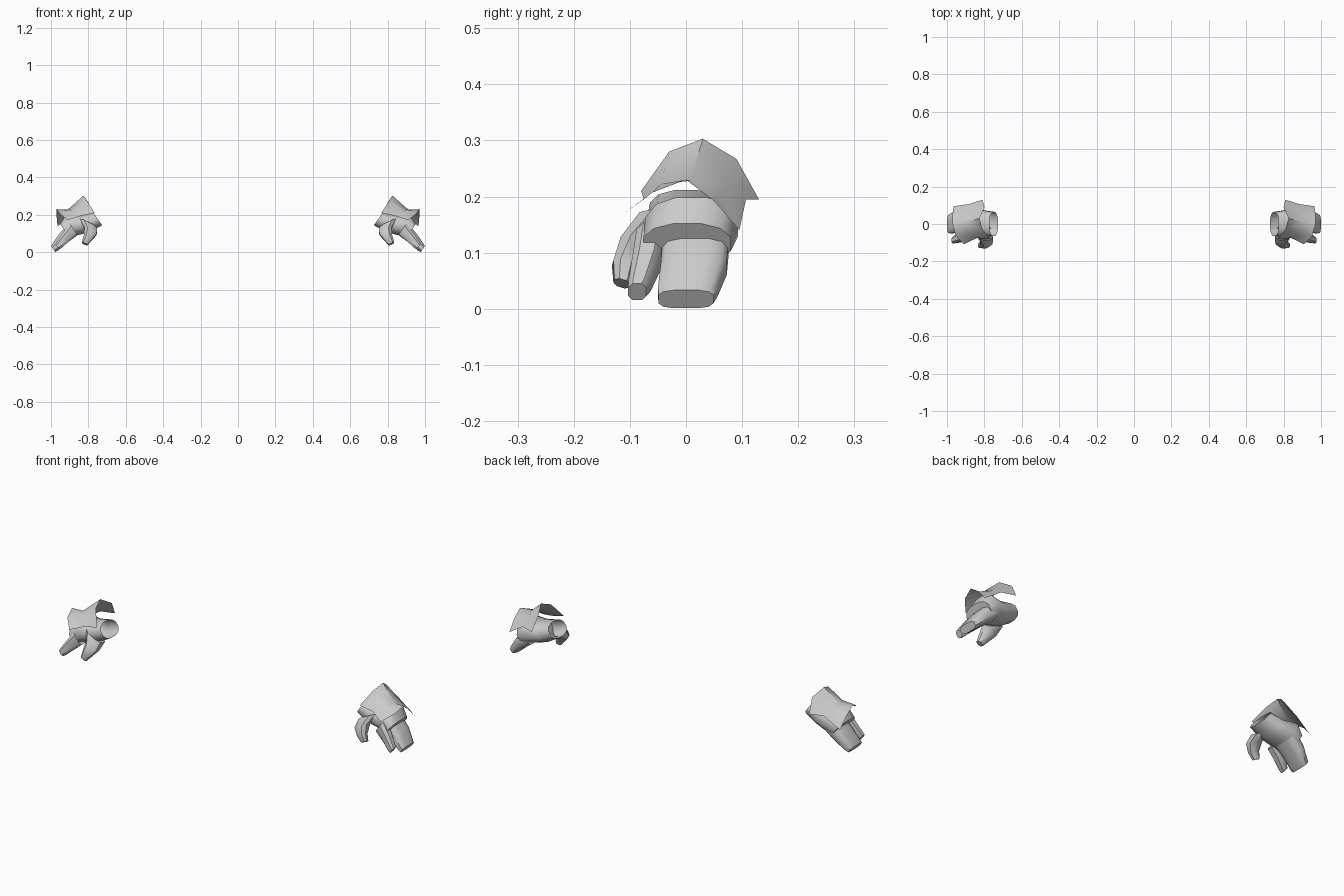
import bpy, bmesh, math
from mathutils import Vector

if "Cube" in bpy.data.objects:
    bpy.data.objects.remove(bpy.data.objects["Cube"])

HAND_AXIS = Vector((0.82, 0, -0.57))


def finish(name, bm, smooth=40):
    """Turn a bmesh into an object mirrored to the other side."""
    bmesh.ops.recalc_face_normals(bm, faces=bm.faces)
    me = bpy.data.meshes.new(name)
    bm.to_mesh(me)
    bm.free()
    ob = bpy.data.objects.new(name, me)
    bpy.context.collection.objects.link(ob)
    ob.modifiers.new("mirror", 'MIRROR').use_mirror_merge = False
    bpy.ops.object.select_all(action='DESELECT')
    ob.select_set(True)
    bpy.context.view_layer.objects.active = ob
    bpy.ops.object.shade_smooth_by_angle(angle=math.radians(smooth))
    return ob


def bridge(bm, rings, closed):
    n = len(rings[0])
    for a, b in zip(rings, rings[1:]):
        for i in range(n if closed else n - 1):
            j = (i + 1) % n
            bm.faces.new((a[i], a[j], b[j], b[i]))


def loft(name, stations, axis=HAND_AXIS, side=Vector((0, 1, 0)), n=10, power=1.0):
    """Parallel oval rings: (x, y, z, half width, half height); far end capped."""
    axis = axis.normalized()
    side = (side - axis * side.dot(axis)).normalized()
    up = axis.cross(side)
    if up.z < 0:
        up = -up
    bm = bmesh.new()
    rings = []
    for x, y, z, w, h in stations:
        ring = []
        for k in range(n):
            t = 2 * math.pi * (k + 0.5) / n
            c, s = math.cos(t), math.sin(t)
            c = math.copysign(abs(c) ** power, c)
            s = math.copysign(abs(s) ** power, s)
            ring.append(bm.verts.new(Vector((x, y, z)) + side * c * w + up * s * h))
        rings.append(ring)
    bridge(bm, rings, True)
    bm.faces.new(rings[-1])
    return finish(name, bm)


# palm, open at the wrist
loft("palm", [(0.75, 0.0, 0.178, 0.066, 0.042),
              (0.82, 0.003, 0.152, 0.074, 0.055),
              (0.885, 0.010, 0.146, 0.085, 0.066),
              (0.925, 0.002, 0.115, 0.080, 0.046)], n=12, power=0.85)

# wide joined fingers
loft("joined_fingers", [(0.885, 0.018, 0.12, 0.060, 0.040),
                        (0.938, 0.014, 0.072, 0.060, 0.032),
                        (0.975, 0.003, 0.030, 0.054, 0.025),
                        (0.988, 0.0, 0.017, 0.050, 0.020)], n=12, power=0.6)

# index finger
loft("index_finger", [(0.88, -0.062, 0.125, 0.028, 0.038),
                      (0.92, -0.070, 0.082, 0.027, 0.030),
                      (0.956, -0.083, 0.040, 0.021, 0.023),
                      (0.966, -0.087, 0.030, 0.017, 0.019)], n=8, power=0.75)

# thumb
loft("thumb", [(0.80, -0.045, 0.15, 0.055, 0.045),
               (0.788, -0.088, 0.112, 0.039, 0.034),
               (0.803, -0.110, 0.076, 0.026, 0.023),
               (0.821, -0.114, 0.045, 0.017, 0.016)],
     axis=Vector((0.45, -0.25, -0.85)), side=Vector((1, 0, 0)), n=8, power=0.85)

# saddle-shaped cuff sheet over the back of the hand
cuff = [[(0.767, -0.08, 0.21), (0.81, -0.03, 0.28), (0.826, 0.03, 0.303),
         (0.80, 0.09, 0.267), (0.81, 0.13, 0.195)],
        [(0.84, -0.075, 0.195), (0.882, -0.045, 0.222), (0.91, 0.008, 0.228),
         (0.897, 0.07, 0.215), (0.88, 0.107, 0.195)],
        [(0.91, -0.108, 0.172), (0.955, -0.06, 0.207), (0.97, 0.0, 0.23),
         (0.97, 0.05, 0.192), (0.965, 0.095, 0.14)]]
bm = bmesh.new()
bridge(bm, [[bm.verts.new(p) for p in row] for row in cuff], False)
finish("cuff_guard", bm, 50)
